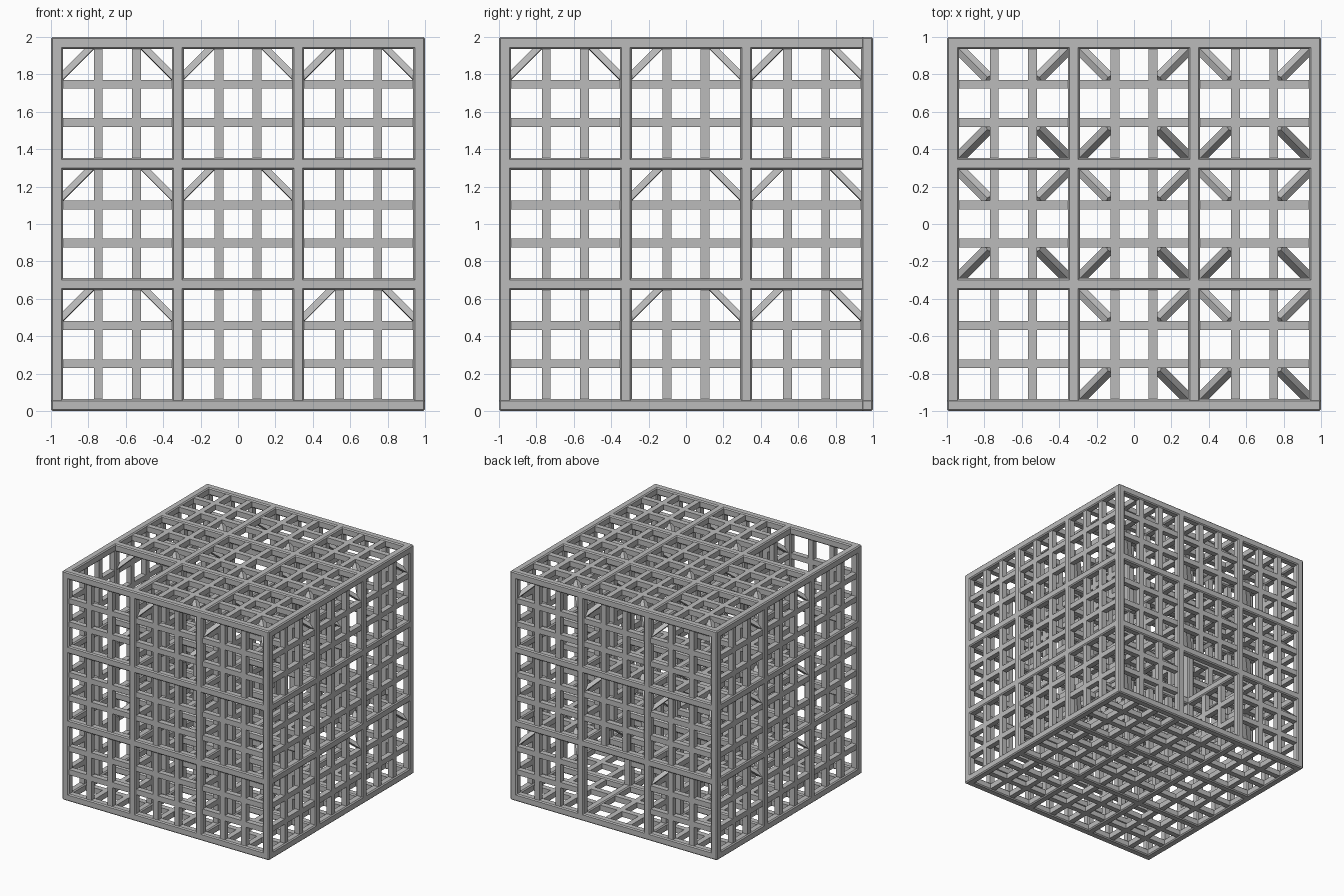
import bpy, bmesh, random
from itertools import product
from mathutils import Vector, Matrix

if "Cube" in bpy.data.objects:
    bpy.data.objects.remove(bpy.data.objects["Cube"])

random.seed(4)
LINES = [-0.968, -0.322, 0.322, 0.968]   # wall planes, shared by all axes
BEAM, BAR, GAP = 0.064, 0.047, 0.102     # beam size, bar size, bar offset from cell centre

grey = bpy.data.materials.new("grey")
grey.diffuse_color = (0.5, 0.5, 0.5, 1)
grey.use_nodes = True
grey.node_tree.nodes["Principled BSDF"].inputs["Base Color"].default_value = grey.diffuse_color


def mid(i):
    return (LINES[i] + LINES[i + 1]) / 2


def box(bm, centre, size):
    m = Matrix.Translation(centre) @ Matrix.Diagonal((*size, 1))
    bmesh.ops.create_cube(bm, size=1, matrix=m)


def finish(bm, name, bevel=0):
    bmesh.ops.recalc_face_normals(bm, faces=bm.faces)
    me = bpy.data.meshes.new(name)
    bm.to_mesh(me)
    bm.free()
    me.materials.append(grey)
    ob = bpy.data.objects.new(name, me)
    ob.location.z = 1
    bpy.context.collection.objects.link(ob)
    if bevel:
        mod = ob.modifiers.new("bevel", 'BEVEL')
        mod.width, mod.segments = bevel, 1


# Bevelled frame beams along each axis
for axis, name in enumerate(("frame_beams_x", "frame_beams_y", "frame_posts")):
    bm = bmesh.new()
    for a, b in product(LINES, LINES):
        c, s = [a, b], [BEAM, BEAM]
        c.insert(axis, 0)
        s.insert(axis, 2)
        box(bm, c, s)
    finish(bm, name, 0.009)

# Open passages between neighbouring cells, stored as (lower cell, axis)
opened = {((x, 0, z), 2) for x in range(3) for z in (0, 1)}
opened |= {((2, y, 1), 2) for y in (1, 2)} | {((1, y, 0), 2) for y in (1, 2)}
opened |= {((2, 1, 0), 1), ((1, 2, 0), 0)}
group = {c: c for c in product(range(3), repeat=3)}


def step(cell, axis):
    n = list(cell)
    n[axis] += 1
    return tuple(n)


def join(cell, axis):
    a, b = group[cell], group[step(cell, axis)]
    if a == b:
        return False
    for c in group:
        if group[c] == b:
            group[c] = a
    return True


for cell, axis in sorted(opened):
    join(cell, axis)
sides = [(c, a) for c in sorted(group) for a in (0, 1) if c[a] < 2]
random.shuffle(sides)
for cell, axis in sides:
    if join(cell, axis):
        opened.add((cell, axis))

# Entrance in the roof and exit in the back wall
opened |= {((0, 0, 2), 2), ((1, 2, 0), 1)}


# Two by two lattice of bars filling one cell wall
def grille(bm, cell, axis, plane):
    others = [a for a in range(3) if a != axis]
    for along in others:
        across = others[0] if along == others[1] else others[1]
        for off in (-GAP, GAP):
            c, s = [0] * 3, [BAR] * 3
            c[axis] = LINES[plane]
            c[along] = mid(cell[along])
            c[across] = mid(cell[across]) + off
            s[along] = 0.6
            box(bm, c, s)


# Slanted brace from a corner post up to the ceiling lattice
def brace(bm, cell, sx, sy):
    half = (LINES[1] - LINES[0]) / 2 - BEAM / 2
    base = Vector((mid(cell[0]) - sx * half, mid(cell[1]) - sy * half,
                   LINES[cell[2] + 1] - BEAM / 2 - 0.141))
    d = Vector((sx, sy, 1))
    a = Vector((sx, -sy, 0)).normalized() * 0.032
    b = Vector((sx, sy, -2)).normalized() * 0.022
    rings = [[bm.verts.new(base + d * t + o) for o in (a, b, -a, -b)]
             for t in (-0.02, 0.16)]
    for r in rings:
        bm.faces.new(r)
    for i in range(4):
        j = (i + 1) % 4
        bm.faces.new((rings[0][i], rings[0][j], rings[1][j], rings[1][i]))


# Lattice walls, floors and ceilings
braces = bmesh.new()
for axis, name in enumerate(("side_wall_lattice", "front_back_lattice", "floor_lattice")):
    bm = bmesh.new()
    for cell in sorted(group):
        if cell[axis] == 0:
            grille(bm, cell, axis, 0)
        if (cell, axis) not in opened:
            grille(bm, cell, axis, cell[axis] + 1)
            if axis == 2:
                for sx, sy in product((-1, 1), repeat=2):
                    brace(braces, cell, sx, sy)
    finish(bm, name)
finish(braces, "corner_braces")
